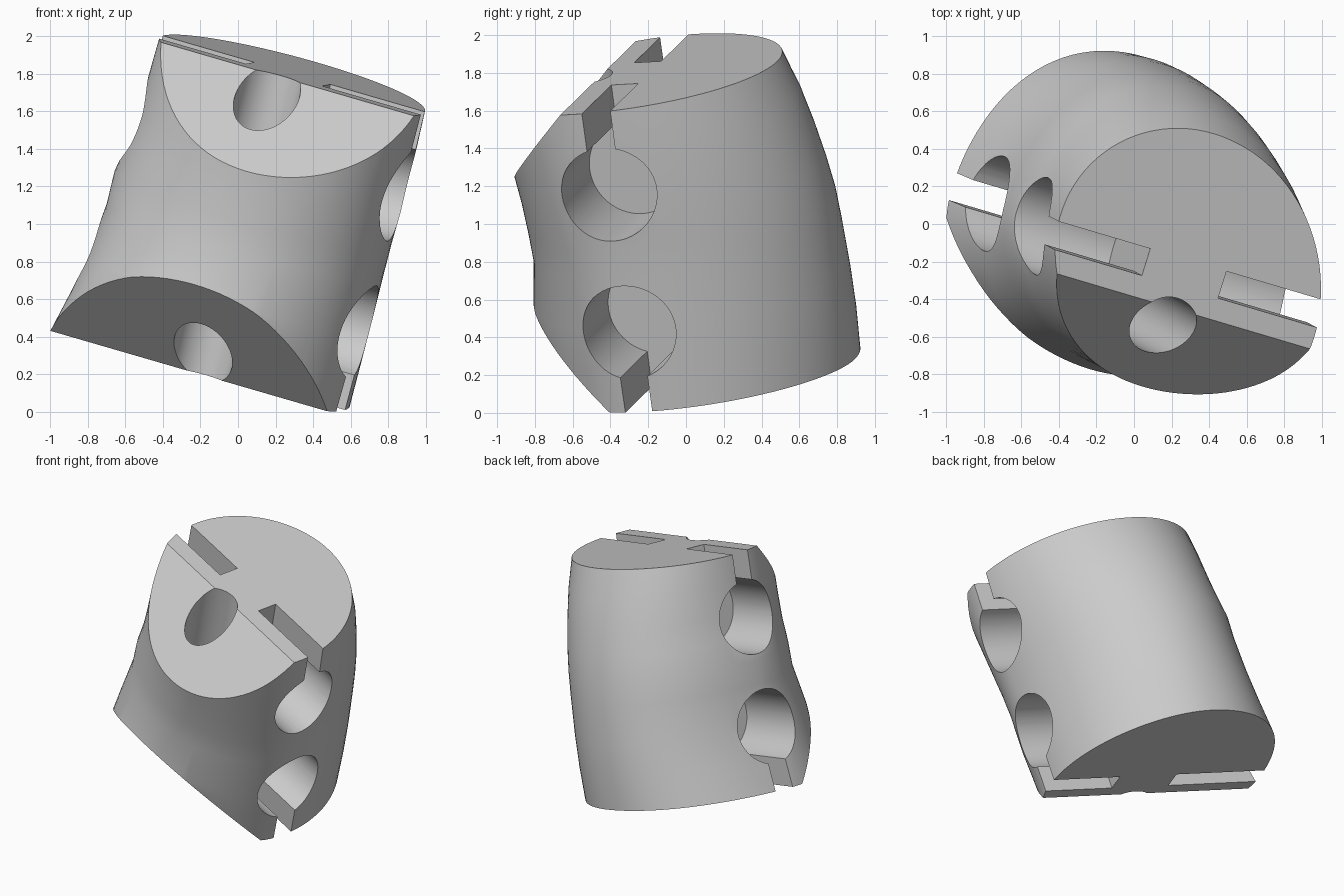
import bpy, bmesh
from math import cos, sin, pi, radians
from mathutils import Vector, Matrix

if "Cube" in bpy.data.objects:
    bpy.data.objects.remove(bpy.data.objects["Cube"])

LENGTH = 1.66
MID = -0.075          # depth of the body axis and the slots
STEPS = 96

mat = bpy.data.materials.new("plain grey")
mat.use_nodes = True
grey = (0.6, 0.6, 0.6, 1)
mat.diffuse_color = grey
mat.node_tree.nodes["Principled BSDF"].inputs["Base Color"].default_value = grey

# Tilted frame of the part, hung from the centre of its top face
u = Vector((0.923, -0.274, -0.268)).normalized()
v = Vector((0.298, 0.953, 0.054))
v = (v - u * v.dot(u)).normalized()
w = u.cross(v)
frame = Matrix((u, v, w)).transposed().to_4x4()
frame.translation = (0.29, -0.192, 1.803)


def make(name, bm):
    bmesh.ops.recalc_face_normals(bm, faces=bm.faces)
    mesh = bpy.data.meshes.new(name)
    bm.to_mesh(mesh)
    bm.free()
    mesh.materials.append(mat)
    ob = bpy.data.objects.new(name, mesh)
    bpy.context.collection.objects.link(ob)
    return ob


def cylinder(name, radius, depth, matrix):
    bm = bmesh.new()
    bmesh.ops.create_cone(bm, cap_ends=True, segments=64, radius1=radius,
                          radius2=radius, depth=depth, matrix=matrix)
    return make(name, bm)


def box(name, centre, size):
    bm = bmesh.new()
    bmesh.ops.create_cube(bm, size=1, matrix=Matrix.Translation(centre) @ Matrix.Diagonal((*size, 1)))
    return make(name, bm)


def cut(target, cutter):
    cutter.hide_render = True
    mod = target.modifiers.new("cut", "BOOLEAN")
    mod.operation, mod.solver, mod.object = "DIFFERENCE", "EXACT", cutter
    bpy.context.view_layer.objects.active = target
    bpy.ops.object.modifier_apply(modifier=mod.name)
    bpy.data.objects.remove(cutter)


# Body rings: depth below top, then left, right, front and back radius
RINGS = [
    (0.0, 0.74, 0.78, 0.70, 0.76),
    (0.2, 0.745, 0.78, 0.69, 0.835),
    (0.4, 0.75, 0.775, 0.675, 0.888),
    (0.58, 0.765, 0.77, 0.66, 0.925),
    (0.75, 0.795, 0.76, 0.655, 0.95),
    (0.92, 0.79, 0.755, 0.655, 0.962),
    (1.2, 0.812, 0.75, 0.71, 0.972),
    (1.42, 0.85, 0.745, 0.71, 0.97),
    (LENGTH, 0.905, 0.74, 0.71, 0.955),
]
bm = bmesh.new()
rings = []
for depth, left, right, front, back in RINGS:
    t = depth / LENGTH
    shear = 0.13 * (1 - t)        # sections lean sideways near the top
    bow = 0.05 - 0.16 * t         # and swing to one side near the bottom
    ring = []
    for i in range(STEPS):
        c, s = cos(2 * pi * i / STEPS), sin(2 * pi * i / STEPS)
        x = c * (right if c > 0 else left) - shear * s + bow * s * s
        y = MID + s * (back if s > 0 else front)
        ring.append(bm.verts.new((x, y, -depth)))
    rings.append(ring)
for a, b in zip(rings, rings[1:]):
    for i in range(STEPS):
        j = (i + 1) % STEPS
        bm.faces.new((a[i], a[j], b[j], b[i]))
bm.faces.new(rings[0])
bm.faces.new(rings[-1])

# Slanted front faces at both ends
for y, z, up in ((-0.27, 0, 1), (-0.245, -LENGTH, -1)):
    res = bmesh.ops.bisect_plane(bm, geom=bm.verts[:] + bm.edges[:] + bm.faces[:],
                                 plane_co=(0, y, z), plane_no=(0, -1, up), clear_outer=True)
    edges = [e for e in res["geom_cut"] if isinstance(e, bmesh.types.BMEdge)]
    bmesh.ops.holes_fill(bm, edges=edges)
body = make("joint_body", bm)

# Blind side holes, each opened by a slot to the nearer end
for side in (-1, 1):
    for hole_z, end_z in ((-0.455, 0.2), (-1.22, -LENGTH - 0.2)):
        turn = Matrix.Translation((side * 0.72, MID, hole_z)) @ Matrix.Rotation(radians(90), 4, "Y")
        cut(body, cylinder("side_hole", 0.257, 1.0, turn))
        cut(body, box("slot", (side * 0.72, MID, (hole_z + end_z) / 2),
                      (1.0, 0.15, abs(end_z - hole_z))))

# Lengthwise hole between the slanted faces
cut(body, cylinder("long_hole", 0.168, 3, Matrix.Translation((0.005, -0.38, -LENGTH / 2))))

body.data.transform(frame)
body.select_set(True)
bpy.context.view_layer.objects.active = body
bpy.ops.object.shade_smooth_by_angle(angle=radians(30))
